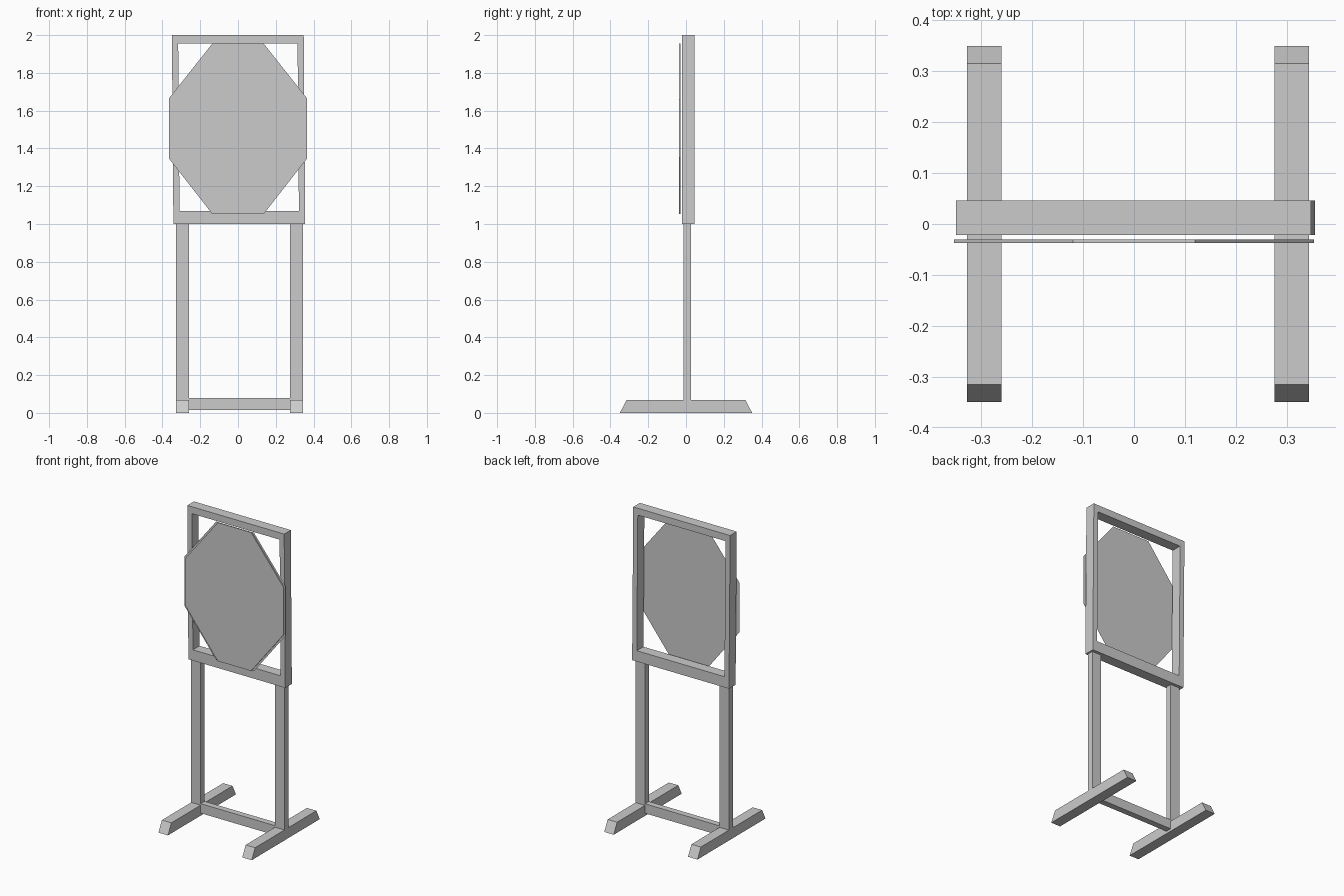
import bpy
import bmesh

cube = bpy.data.objects.get("Cube")
if cube:
    bpy.data.objects.remove(cube, do_unlink=True)

grey = bpy.data.materials.new("plain grey")
grey.use_nodes = True
grey.diffuse_color = (0.6, 0.6, 0.6, 1)
grey.node_tree.nodes["Principled BSDF"].inputs["Base Color"].default_value = (0.6, 0.6, 0.6, 1)


def add_prism(name, outline, start, end, axis):
    """Extrude a 2D outline along axis x (outline is y, z) or y (outline is x, z)."""
    def place(a, b, depth):
        return (depth, a, b) if axis == "x" else (a, depth, b)

    bm = bmesh.new()
    face = bm.faces.new([bm.verts.new(place(a, b, start)) for a, b in outline])
    if end != start:
        ext = bmesh.ops.extrude_face_region(bm, geom=[face], use_keep_orig=True)
        for v in ext["geom"]:
            if isinstance(v, bmesh.types.BMVert):
                v.co = place(*((v.co.y, v.co.z) if axis == "x" else (v.co.x, v.co.z)), end)
        bmesh.ops.recalc_face_normals(bm, faces=bm.faces)
    mesh = bpy.data.meshes.new(name)
    bm.to_mesh(mesh)
    bm.free()
    mesh.materials.append(grey)
    obj = bpy.data.objects.new(name, mesh)
    bpy.context.collection.objects.link(obj)
    return obj


def rect(a0, a1, b0, b1):
    return [(a0, b0), (a1, b0), (a1, b1), (a0, b1)]


def octagon(side, flat, low, high, low_corner, high_corner):
    return [(-flat, low), (flat, low), (side, low_corner), (side, high_corner),
            (flat, high), (-flat, high), (-side, high_corner), (-side, low_corner)]


# Feet with sloped ends, and the uprights standing on them
foot_profile = [(-0.35, 0), (0.35, 0), (0.315, 0.068), (-0.315, 0.068)]
for side, x0, x1 in (("right", -0.328, -0.26), ("left", 0.276, 0.344)):
    add_prism(side + "_foot", foot_profile, x0, x1, "x")
    add_prism(side + "_upright", rect(x0, x1, 0.068, 1.0), -0.013, 0.027, "y")

# Low rail between the uprights
add_prism("cross_rail", rect(-0.26, 0.276, 0.016, 0.078), -0.013, 0.027, "y")

# Slightly skewed frame: rails and stiles
FRONT, BACK = -0.022, 0.046


def lean(x, z):
    return (x + 0.008 * (2 - z), z)


def frame_bar(name, x0, x1, z0, z1):
    add_prism(name, [lean(x, z) for x, z in rect(x0, x1, z0, z1)], FRONT, BACK, "y")


frame_bar("frame_top_rail", -0.35, 0.348, 1.955, 2.0)
frame_bar("frame_bottom_rail", -0.35, 0.348, 1.0, 1.07)
frame_bar("frame_right_stile", -0.35, -0.317, 1.07, 1.955)
frame_bar("frame_left_stile", 0.315, 0.348, 1.07, 1.955)

# Octagonal target plate with a paper-thin sheet behind it
add_prism("target_plate", octagon(0.354, 0.12, 1.053, 1.955, 1.352, 1.66), -0.037, -0.03, "y")
add_prism("target_backing", octagon(0.365, 0.136, 1.053, 1.955, 1.346, 1.666), -0.03, -0.03, "y")
